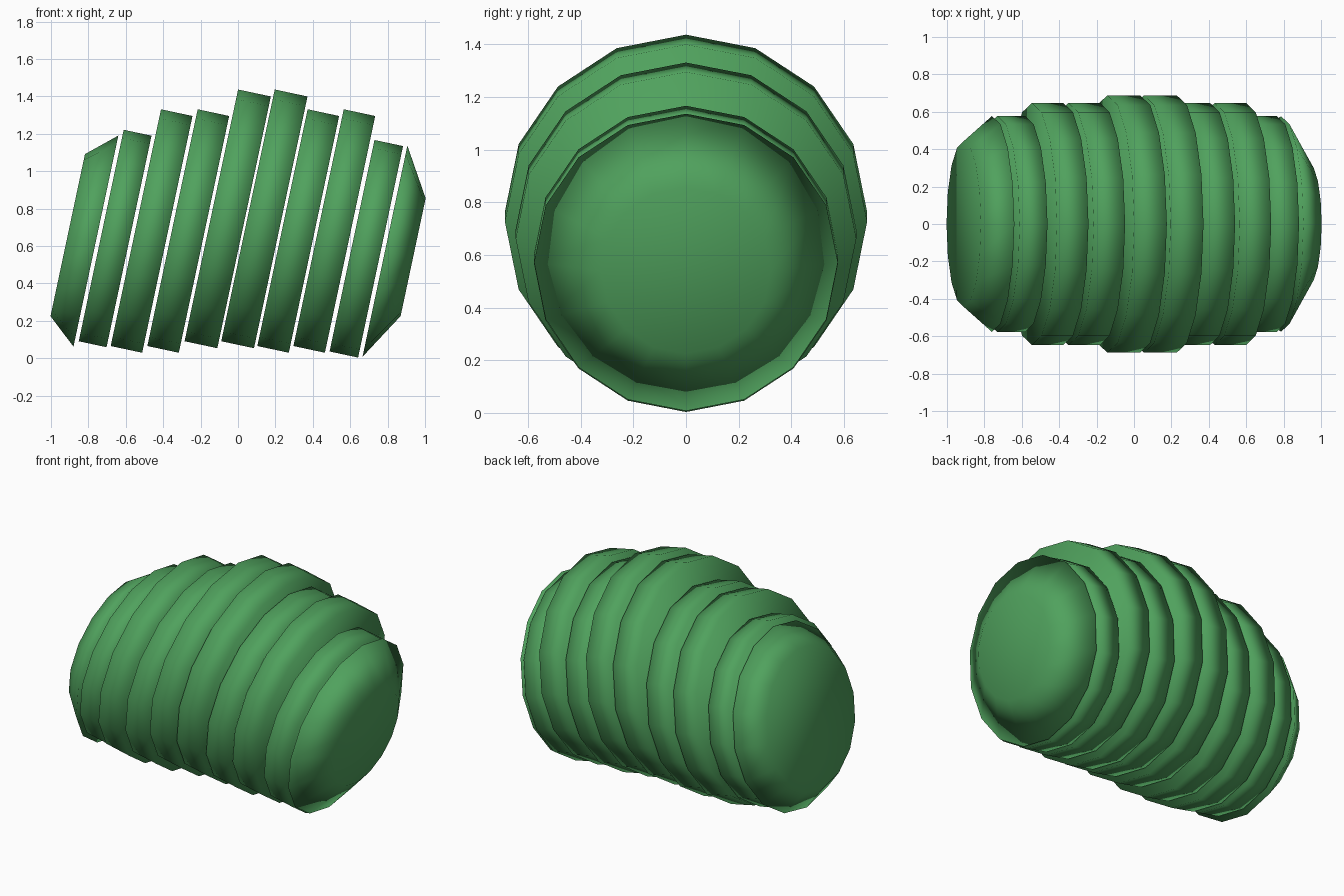
import bpy
from math import radians

green = bpy.data.materials.new("green")
green.diffuse_color = (0.08, 0.36, 0.11, 1)


def slice_disc(name, x, z, depth, r_left, r_right):
    # Sixteen-sided disc, its axis leaning 12 degrees below +x
    bpy.ops.mesh.primitive_cone_add(vertices=16, radius1=r_left, radius2=r_right,
                                    depth=depth, location=(x, 0, z),
                                    rotation=(0, radians(102), 0))
    ob = bpy.context.object
    ob.name = name
    ob.data.materials.append(green)
    bpy.ops.object.shade_smooth()


# Tapered end pieces
slice_disc("end_left", -0.835, 0.642, 0.154, 0.443, 0.577)
slice_disc("end_right", 0.861, 0.556, 0.154, 0.577, 0.322)

# Straight slices between the ends: x, z, thickness, radius
slices = [
    (-0.657, 0.640, 0.152, 0.578),
    (-0.462, 0.680, 0.172, 0.647),
    (-0.266, 0.680, 0.172, 0.647),
    (-0.055, 0.745, 0.179, 0.688),
    (0.141, 0.745, 0.179, 0.688),
    (0.322, 0.680, 0.172, 0.647),
    (0.515, 0.680, 0.172, 0.647),
    (0.686, 0.585, 0.156, 0.578),
]
for i, (x, z, d, r) in enumerate(slices, 1):
    slice_disc(f"slice_{i}", x, z, d, r, r)
